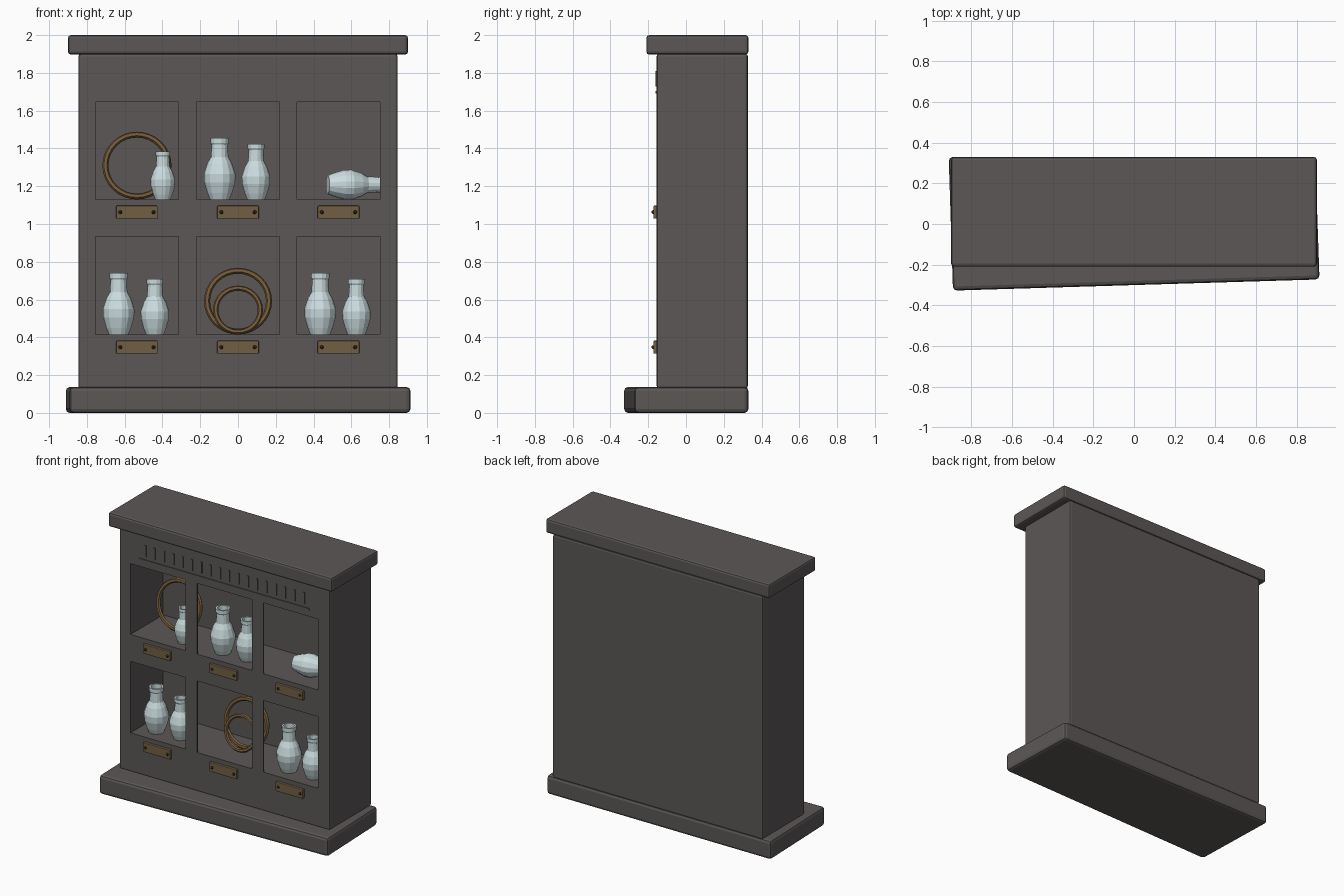
import bpy, bmesh, math
from mathutils import Matrix, Vector

if "Cube" in bpy.data.objects:
    bpy.data.objects.remove(bpy.data.objects["Cube"], do_unlink=True)


def material(name, r, g, b):
    m = bpy.data.materials.new(name)
    m.use_nodes = True
    m.diffuse_color = (r, g, b, 1)
    m.node_tree.nodes["Principled BSDF"].inputs["Base Color"].default_value = (r, g, b, 1)
    return m


STONE = material("dark stone", 0.105, 0.096, 0.092)
BRASS = material("aged brass", 0.165, 0.112, 0.055)
RIVET = material("dark rivet", 0.04, 0.03, 0.02)
HOOP = material("brown hoop", 0.18, 0.105, 0.042)
GLASS = material("pale glass", 0.6, 0.72, 0.74)


def finish(name, bm, mat):
    bmesh.ops.recalc_face_normals(bm, faces=bm.faces)
    mesh = bpy.data.meshes.new(name)
    bm.to_mesh(mesh)
    bm.free()
    if mat:
        mesh.materials.append(mat)
    obj = bpy.data.objects.new(name, mesh)
    bpy.context.scene.collection.objects.link(obj)
    return obj


def box(name, x, y, z, mat=None, bevel=0, warp=None):
    """Box from (min, max) pairs, with optional corner warp and edge bevel."""
    bm = bmesh.new()
    bmesh.ops.create_cube(bm, size=1)
    for v in bm.verts:
        v.co = Vector([lo + (c + 0.5) * (hi - lo) for c, (lo, hi) in zip(v.co, (x, y, z))])
        if warp:
            warp(v)
    if bevel:
        bmesh.ops.bevel(bm, geom=bm.edges[:], offset=bevel, segments=2,
                        profile=0.5, affect='EDGES')
    return finish(name, bm, mat)


FRONT = -0.155
COLUMNS = (-0.535, 0, 0.532)
ROWS = ((0.415, 0.935), (1.13, 1.645))


# Plinth with a slightly skewed front, and the cap slab
def skew_front(v):
    if v.co.y < 0:
        v.co.y += v.co.x * 0.0305
        v.co.x += 0.021


box("plinth", (-0.912, 0.892), (-0.3, 0.33), (0, 0.137), STONE, 0.02, skew_front)
box("cap_slab", (-0.9, 0.9), (-0.21, 0.33), (1.897, 2), STONE, 0.015)

# Cabinet body: two hollow rows, each opened by three windows in a thin front
body = box("cabinet_body", (-0.845, 0.845), (FRONT, 0.327), (0.13, 1.9), STONE, 0.012)
cutters = []
for low, high in ROWS:
    cutters.append(box("row_cutter", (-0.757, 0.757), (FRONT + 0.008, 0.22),
                       (low - 0.001, high + 0.001)))
    for cx in COLUMNS:
        cutters.append(box("window_cutter", (cx - 0.22, cx + 0.22), (-0.3, 0), (low, high)))
for cutter in cutters:
    mod = body.modifiers.new("cut", 'BOOLEAN')
    mod.operation, mod.solver, mod.object = 'DIFFERENCE', 'EXACT', cutter
    cutter.hide_render = True
depsgraph = bpy.context.evaluated_depsgraph_get()
cut_mesh = bpy.data.meshes.new_from_object(body.evaluated_get(depsgraph))
body.modifiers.clear()
body.data = cut_mesh
for cutter in cutters:
    bpy.data.objects.remove(cutter, do_unlink=True)
if not body.data.materials:
    body.data.materials.append(STONE)

# Raised rule and a row of plain decorative strokes above the windows
box("header_rule", (-0.685, 0.685), (FRONT - 0.006, FRONT + 0.01), (1.69, 1.705), STONE)
for i in range(18):
    cx = -0.635 + i * 0.075
    box("header_stroke", (cx - 0.006, cx + 0.006), (FRONT - 0.006, FRONT + 0.01),
        (1.728, 1.81), STONE)

# Brass plates with two rivets under every window
for low, high in ROWS:
    for cx in COLUMNS:
        mid = low - 0.067
        box("label_plate", (cx - 0.11, cx + 0.11), (FRONT - 0.018, FRONT + 0.005),
            (mid - 0.034, mid + 0.034), BRASS, 0.004)
        for side in (-1, 1):
            bm = bmesh.new()
            bmesh.ops.create_uvsphere(
                bm, u_segments=8, v_segments=6, radius=0.01,
                matrix=Matrix.Translation((cx + side * 0.088, FRONT - 0.018, mid)))
            finish("plate_rivet", bm, RIVET)


# Faceted bottles with an open mouth
BOTTLE = ((0, 0), (0.052, 0), (0.066, 0.035), (0.082, 0.09), (0.084, 0.135),
          (0.066, 0.19), (0.046, 0.225), (0.043, 0.29), (0.049, 0.3), (0.049, 0.325),
          (0.036, 0.325), (0.034, 0.24), (0, 0.24))


def bottle(x, y, z, scale=1.0, rotation=(0, 0, 0)):
    bm = bmesh.new()
    verts = [bm.verts.new((r, 0, h)) for r, h in BOTTLE]
    edges = [bm.edges.new(pair) for pair in zip(verts, verts[1:])]
    bmesh.ops.spin(bm, geom=verts + edges, axis=(0, 0, 1), cent=(0, 0, 0),
                   angle=math.tau, steps=14)
    bmesh.ops.remove_doubles(bm, verts=bm.verts, dist=0.0005)
    obj = finish("bottle", bm, GLASS)
    obj.location, obj.rotation_euler = (x, y, z), rotation
    obj.scale = (scale, scale, scale)


LOWER, UPPER = ROWS[0][0], ROWS[1][0]
for cx, floor in ((0, UPPER), (COLUMNS[0], LOWER), (COLUMNS[2], LOWER)):
    bottle(cx - 0.097, -0.035, floor)
    bottle(cx + 0.095, -0.03, floor, 0.9)
bottle(-0.398, -0.05, UPPER, 0.78)
bottle(0.475, -0.03, UPPER + 0.078, 0.95, (0, math.pi / 2, 0.2))


# Hoops leaning back on the shelves
def hoop(x, y, floor, radius, thick, lean):
    bm = bmesh.new()
    steps, sides = 32, 6
    rings = []
    for i in range(steps):
        a = math.tau * i / steps
        ring = []
        for j in range(sides):
            b = math.tau * j / sides
            r = radius - thick + thick * math.cos(b)
            ring.append(bm.verts.new((r * math.cos(a), thick * math.sin(b), r * math.sin(a))))
        rings.append(ring)
    for i in range(steps):
        p, q = rings[i], rings[(i + 1) % steps]
        for j in range(sides):
            k = (j + 1) % sides
            bm.faces.new((p[j], q[j], q[k], p[k]))
    obj = finish("hoop", bm, HOOP)
    obj.location = (x, y, floor + radius * math.cos(lean))
    obj.rotation_euler = (-lean, 0, 0)


hoop(-0.535, 0.09, UPPER, 0.183, 0.016, 0.2)
hoop(0, 0.1, LOWER, 0.18, 0.016, 0.2)
hoop(0, 0.035, LOWER, 0.132, 0.014, 0.2)
